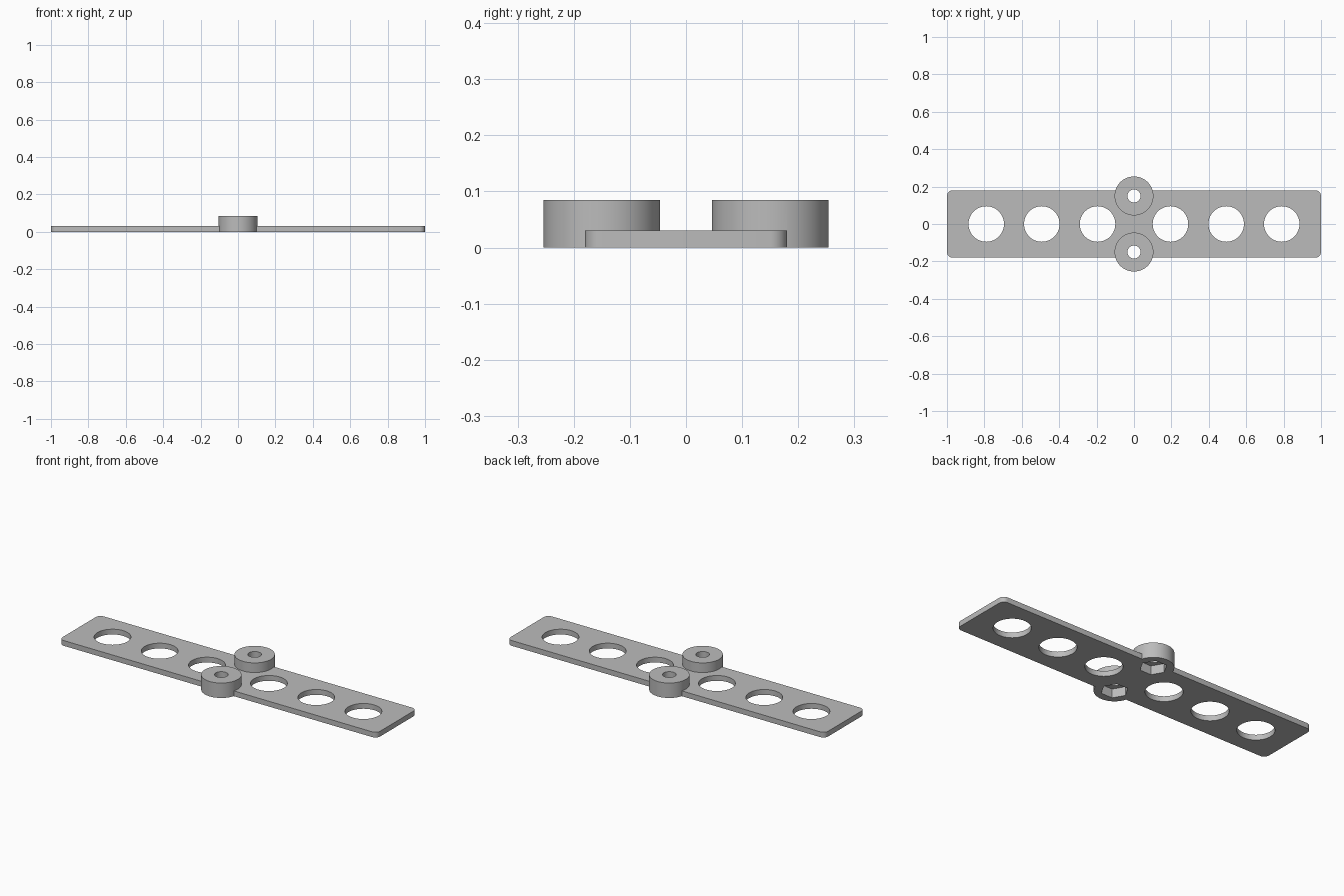
import bpy
import bmesh
from math import radians

cube = bpy.data.objects.get("Cube")
if cube:
    bpy.data.objects.remove(cube, do_unlink=True)

PLATE_T, BOSS_H = 0.03, 0.085
BOSS_R, BORE_R, NUT_R, HOLE_R = 0.104, 0.035, 0.07, 0.095
BOSS_Y = 0.15
POCKET_DEPTH = 0.05

grey = bpy.data.materials.new("light_grey")
grey.use_nodes = True
colour = (0.5, 0.5, 0.5, 1)
grey.diffuse_color = colour
grey.node_tree.nodes["Principled BSDF"].inputs["Base Color"].default_value = colour


def new_object(name, bm):
    mesh = bpy.data.meshes.new(name)
    bm.to_mesh(mesh)
    bm.free()
    mesh.materials.append(grey)
    obj = bpy.data.objects.new(name, mesh)
    bpy.context.collection.objects.link(obj)
    return obj


def cylinder(name, x, y, radius, z0, z1, sides=64):
    bm = bmesh.new()
    bmesh.ops.create_cone(bm, cap_ends=True, segments=sides,
                          radius1=radius, radius2=radius, depth=z1 - z0)
    if sides == 6:  # point the nut corners along x
        bmesh.ops.rotate(bm, verts=bm.verts, matrix=turn_to_x(bm))
    bmesh.ops.translate(bm, verts=bm.verts, vec=(x, y, (z0 + z1) / 2))
    return new_object(name, bm)


def turn_to_x(bm):
    from mathutils import Matrix
    first = max(bm.verts, key=lambda v: v.co.x).co
    on_x = abs(first.y) < 0.001
    return Matrix.Rotation(0 if on_x else radians(30), 3, 'Z')


def combine(body, tool, operation):
    mod = body.modifiers.new(tool.name, 'BOOLEAN')
    mod.operation = operation
    mod.solver = 'EXACT'
    mod.object = tool
    bpy.context.view_layer.objects.active = body
    bpy.ops.object.modifier_apply(modifier=mod.name)
    bpy.data.objects.remove(tool, do_unlink=True)


# Flat strip with rounded corners
bm = bmesh.new()
bmesh.ops.create_cube(bm, size=1)
bmesh.ops.scale(bm, verts=bm.verts, vec=(2, 0.36, PLATE_T))
bmesh.ops.translate(bm, verts=bm.verts, vec=(0, 0, PLATE_T / 2))
corners = [e for e in bm.edges if abs(e.verts[0].co.z - e.verts[1].co.z) > 0.01]
bmesh.ops.bevel(bm, geom=corners, offset=0.03, segments=8, profile=0.5, affect='EDGES')
plate = new_object("mounting_plate", bm)

# Round bosses merged into both long edges
for y in (-BOSS_Y, BOSS_Y):
    combine(plate, cylinder("boss", 0, y, BOSS_R, 0, BOSS_H), 'UNION')

# Screw bores with hexagonal nut pockets underneath
for y in (-BOSS_Y, BOSS_Y):
    combine(plate, cylinder("bore", 0, y, BORE_R, -0.05, 0.15, 48), 'DIFFERENCE')
    combine(plate, cylinder("nut_pocket", 0, y, NUT_R, -0.05, POCKET_DEPTH, 6), 'DIFFERENCE')

# Row of large round holes
for x in (0.195, 0.493, 0.79):
    for side in (-1, 1):
        combine(plate, cylinder("hole", side * x, 0, HOLE_R, -0.05, 0.1), 'DIFFERENCE')

bpy.ops.object.select_all(action='DESELECT')
plate.select_set(True)
bpy.context.view_layer.objects.active = plate
bpy.ops.object.shade_smooth_by_angle(angle=radians(30))
